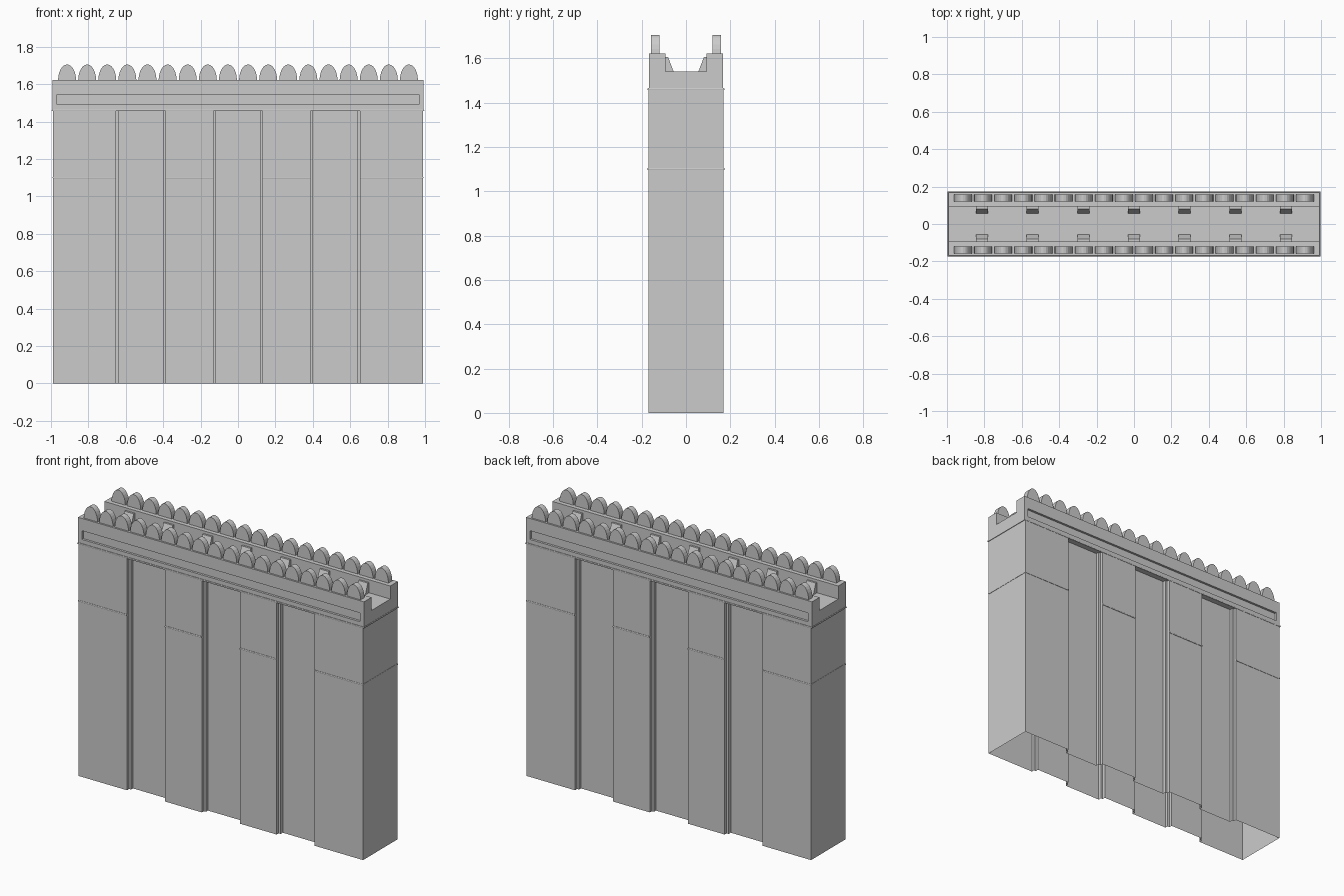
import bpy, bmesh
from math import cos, sin, pi
from mathutils import Vector

if "Cube" in bpy.data.objects:
    bpy.data.objects.remove(bpy.data.objects["Cube"])

HX, HY = 0.988, 0.17          # wall half length and half thickness
BX, BY = 0.993, 0.168         # parapet half length and half thickness
TOP, BAND = 1.622, 1.46       # parapet top and bottom
CENTRES = (-0.52, 0.0, 0.52)  # recess centres
OUT, INN, STEP = 0.132, 0.118, 0.02   # recess half widths and step depth


def finish(name, bm):
    bmesh.ops.recalc_face_normals(bm, faces=bm.faces[:])
    me = bpy.data.meshes.new(name)
    bm.to_mesh(me)
    bm.free()
    ob = bpy.data.objects.new(name, me)
    bpy.context.collection.objects.link(ob)
    return ob


def prism(bm, start, vec, caps=True):
    """Sweep a closed 3D outline along vec."""
    a = [bm.verts.new(p) for p in start]
    b = [bm.verts.new(Vector(p) + Vector(vec)) for p in start]
    n = len(a)
    for i in range(n):
        j = (i + 1) % n
        bm.faces.new((a[i], a[j], b[j], b[i]))
    if caps:
        bm.faces.new(a[::-1])
        bm.faces.new(b)


# Hollow wall shell with stepped recesses, open underneath
front = [(-HX, -HY)]
for c in CENTRES:
    left = [(-OUT, 0), (-OUT, STEP), (-INN, STEP), (-INN, 2 * STEP)]
    right = [(-x, d) for x, d in reversed(left)]
    front += [(c + x, -HY + d) for x, d in left + right]
front.append((HX, -HY))
outline = front + [(-x, -y) for x, y in front]
bm = bmesh.new()
prism(bm, [(x, y, 0) for x, y in outline], (0, 0, BAND), caps=False)
finish("wall", bm)

# Parapet with a walkway channel and a long sunken panel on each face
section = [(-BY, BAND), (BY, BAND), (BY, TOP), (0.093, TOP), (0.093, 1.54),
           (-0.093, 1.54), (-0.093, TOP), (-BY, TOP)]
bm = bmesh.new()
prism(bm, [(-BX, y, z) for y, z in section], (2 * BX, 0, 0))
bmesh.ops.recalc_face_normals(bm, faces=bm.faces[:])
for s in (-1, 1):
    face = next(f for f in bm.faces
                if all(abs(v.co.y - s * BY) < 1e-5 for v in f.verts))
    bmesh.ops.inset_region(bm, faces=[face], thickness=0.037)
    for v in face.verts:
        v.co.z = 1.545 if v.co.z > 1.54 else 1.49
    bmesh.ops.inset_region(bm, faces=[face], thickness=0.0001)
    for v in face.verts:
        v.co.y -= s * 0.014
finish("parapet", bm)

# Rounded merlons along both edges
bm = bmesh.new()
SEG = 12
for s in (-1, 1):
    for i in range(18):
        cx = -0.914 + i * 2 * 0.914 / 17
        arch = [(cx + 0.048 * cos(pi * k / SEG), s * 0.119,
                 TOP - 0.002 + 0.085 * sin(pi * k / SEG)) for k in range(SEG + 1)]
        prism(bm, arch, (0, s * 0.038, 0))
finish("merlons", bm)

# Sloped supports inside the walkway
bm = bmesh.new()
for s in (-1, 1):
    for i in range(-3, 4):
        wedge = [(0.093, 1.54), (0.056, 1.54), (0.081, 1.605), (0.093, 1.605)]
        prism(bm, [(i * 0.271 - 0.032, s * y, z) for y, z in wedge], (0.064, 0, 0))
finish("walkway_supports", bm)


# Thin rounded trims as bevelled paths
def trim(name, paths, z, radius):
    cu = bpy.data.curves.new(name, 'CURVE')
    cu.dimensions = '3D'
    cu.bevel_depth = radius
    cu.bevel_resolution = 1
    cu.use_fill_caps = True
    for pts, closed in paths:
        sp = cu.splines.new('POLY')
        sp.points.add(len(pts) - 1)
        for p, (x, y) in zip(sp.points, pts):
            p.co = (x, y, z, 1)
        sp.use_cyclic_u = closed
    ob = bpy.data.objects.new(name, cu)
    bpy.context.collection.objects.link(ob)
    bpy.ops.object.select_all(action='DESELECT')
    ob.select_set(True)
    bpy.context.view_layer.objects.active = ob
    bpy.ops.object.convert(target='MESH')
    bpy.ops.object.shade_smooth_by_angle(angle=pi / 3)


trim("upper_trim", [([(-BX, -HY), (BX, -HY), (BX, HY), (-BX, HY)], True)], BAND, 0.005)

edge = CENTRES[2] - OUT
paths = []
for s in (-1, 1):
    e = s * (CENTRES[2] + OUT)
    paths.append(([(e, -HY), (s * HX, -HY), (s * HX, HY), (e, HY)], False))
    for c in (-0.26, 0.26):
        paths.append(([(c - 0.128, s * HY), (c + 0.128, s * HY)], False))
trim("middle_trim", paths, 1.1, 0.005)
